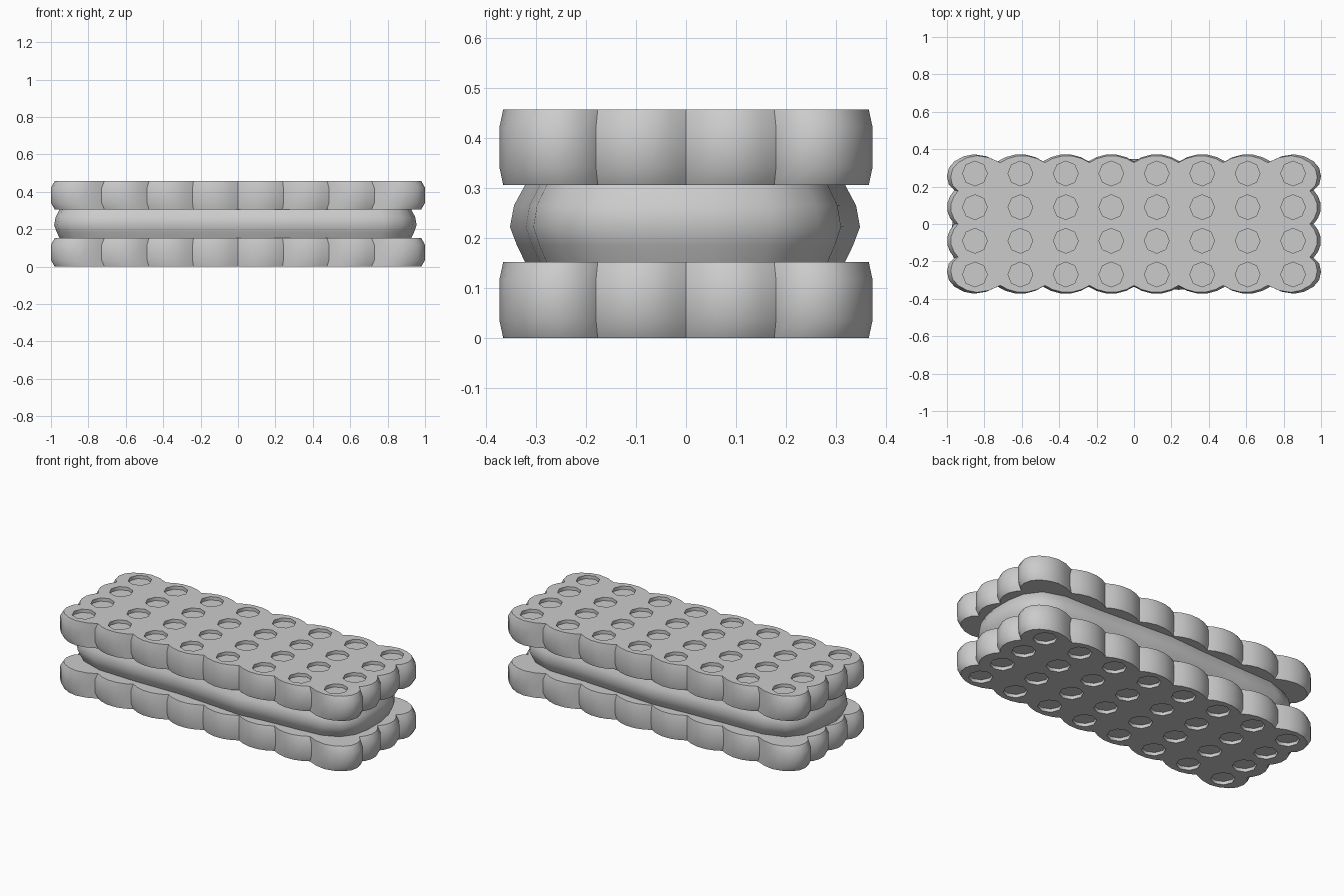
import bpy, bmesh, math

if "Cube" in bpy.data.objects:
    bpy.data.objects.remove(bpy.data.objects["Cube"])

SX, SY = 0.243, 0.18            # spacing of scallops and holes
HOLE_R, HOLE_D = 0.066, 0.02


def loft(name, rings):
    """Closed solid through a stack of equal-length point rings (bottom to top)."""
    bm = bmesh.new()
    vs = [[bm.verts.new(p) for p in ring] for ring in rings]
    n = len(rings[0])
    for a, b in zip(vs, vs[1:]):
        for i in range(n):
            j = (i + 1) % n
            bm.faces.new((a[i], a[j], b[j], b[i]))
    bm.faces.new(vs[0][::-1])
    bm.faces.new(vs[-1])
    bmesh.ops.recalc_face_normals(bm, faces=bm.faces)
    me = bpy.data.meshes.new(name)
    bm.to_mesh(me)
    bm.free()
    ob = bpy.data.objects.new(name, me)
    bpy.context.collection.objects.link(ob)
    return ob


def activate(ob):
    bpy.ops.object.select_all(action='DESELECT')
    ob.select_set(True)
    bpy.context.view_layer.objects.active = ob


def smooth(ob, deg):
    activate(ob)
    bpy.ops.object.shade_smooth_by_angle(angle=math.radians(deg))


def scallop_outline():
    """One quarter of the scalloped edge, mirrored to all four."""
    steps = (0, .17, .38, .62, .83)
    bump = lambda t: math.sin(math.pi * t) ** 0.8 if t > 0 else 0
    q = [(0.96 + 0.04 * bump(t), SY * t) for t in steps]
    q += [(0.96, 0.18), (0.99, 0.21), (1, 0.255), (0.99, 0.30), (0.96, 0.335),
          (0.91, 0.362), (0.855, 0.373), (0.79, 0.362)]
    for k in (3, 2, 1):
        q += [(SX * (k - t), 0.335 + 0.038 * bump(t)) for t in steps]
    q.append((0, 0.335))
    left = [(-x, y) for x, y in q[-2::-1]]
    top = q + left
    return top + [(x, -y) for x, y in top[-2:0:-1]]


def biscuit(name, z0, z1, hole_z):
    out = scallop_outline()
    prof = [(z0, .98), (z0 + .035, 1), (z1 - .035, 1), (z1, .98)]
    ob = loft(name, [[(x * s, y * s, z) for x, y in out] for z, s in prof])
    # grid of shallow eight-sided dimples
    bm = bmesh.new()
    for i in range(8):
        for j in range(4):
            r = bmesh.ops.create_cone(bm, cap_ends=True, segments=8, radius1=HOLE_R,
                                      radius2=HOLE_R, depth=2 * HOLE_D)
            bmesh.ops.translate(bm, verts=r['verts'],
                                vec=((i - 3.5) * SX, (j - 1.5) * SY, hole_z))
    me = bpy.data.meshes.new("dimple_cutter")
    bm.to_mesh(me)
    bm.free()
    cut = bpy.data.objects.new("dimple_cutter", me)
    cut.hide_render = True
    bpy.context.collection.objects.link(cut)
    mod = ob.modifiers.new("dimples", 'BOOLEAN')
    mod.operation, mod.solver, mod.object = 'DIFFERENCE', 'EXACT', cut
    activate(ob)
    bpy.ops.object.modifier_apply(modifier=mod.name)
    bpy.data.objects.remove(cut)
    smooth(ob, 50)


biscuit("lower_biscuit", 0.0, 0.152, 0.0)
biscuit("upper_biscuit", 0.306, 0.457, 0.457)

# uneven cream filling squeezed between the biscuits
edge = [(.955, .06), (.955, -.08), (.935, -.18), (.88, -.26), (.78, -.305), (.62, -.32),
        (.42, -.333), (.24, -.352), (.06, -.335), (-.2, -.315), (-.5, -.32), (-.76, -.31),
        (-.9, -.26), (-.965, -.18), (-.983, -.09), (-.965, .05), (-.94, .18), (-.87, .27),
        (-.74, .315), (-.5, .32), (-.22, .333), (0, .348), (.2, .335), (.5, .315),
        (.74, .31), (.87, .265), (.935, .17)]
prof = [(.152, .03), (.185, .014), (.222, 0), (.265, .008), (.306, .03)]
cream = loft("cream_filling", [[(x * (1 - d), y * (1 - d / .35), z) for x, y in edge]
                               for z, d in prof])
smooth(cream, 50)
